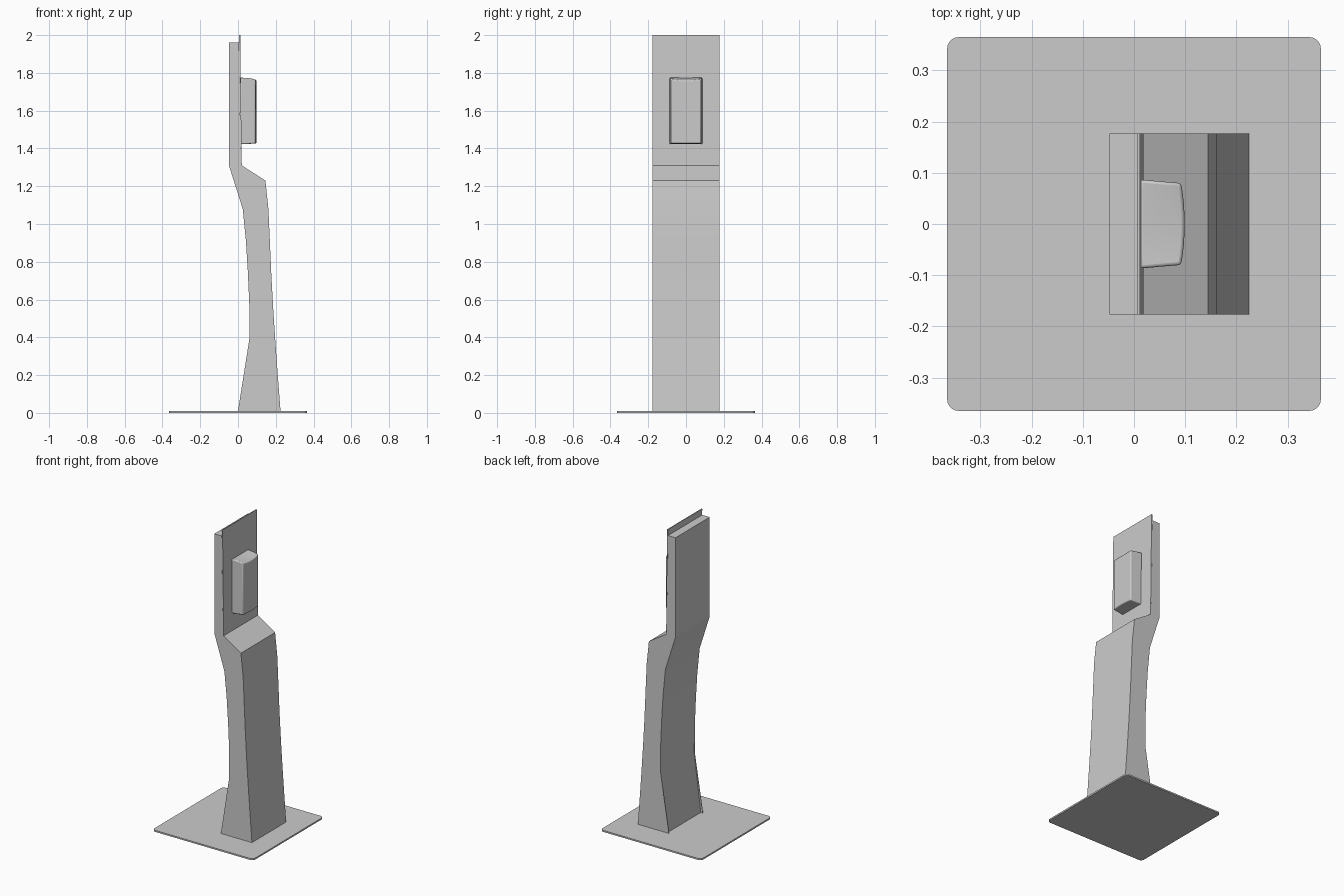
import bpy, bmesh, math

if "Cube" in bpy.data.objects:
    bpy.data.objects.remove(bpy.data.objects["Cube"])

HALF_W = 0.177
SHEET = 0.004


def finish(name, bm, angle=12):
    bmesh.ops.recalc_face_normals(bm, faces=bm.faces)
    mesh = bpy.data.meshes.new(name)
    bm.to_mesh(mesh)
    bm.free()
    ob = bpy.data.objects.new(name, mesh)
    bpy.context.collection.objects.link(ob)
    bpy.ops.object.select_all(action='DESELECT')
    ob.select_set(True)
    bpy.context.view_layer.objects.active = ob
    bpy.ops.object.shade_smooth_by_angle(angle=math.radians(angle))
    return ob


def loft(name, rings, angle=12):
    """Closed solid through matching rings of points."""
    bm = bmesh.new()
    loops = [[bm.verts.new(p) for p in ring] for ring in rings]
    n = len(loops[0])
    for a, b in zip(loops, loops[1:]):
        for i in range(n):
            j = (i + 1) % n
            bm.faces.new((a[i], a[j], b[j], b[i]))
    bm.faces.new(loops[0][::-1])
    bm.faces.new(loops[-1])
    return finish(name, bm, angle)


def extrude_y(name, profile, y0, y1):
    return loft(name, [[(x, y, z) for x, z in profile] for y in (y0, y1)])


# Base plate with rounded corners
S, R = 0.365, 0.022
outline = []
for k, (sx, sy) in enumerate([(1, 1), (-1, 1), (-1, -1), (1, -1)]):
    for i in range(7):
        a = math.pi / 2 * (k + i / 6)
        outline.append((sx * (S - R) + R * math.cos(a), sy * (S - R) + R * math.sin(a)))
loft("base_plate", [[(x, y, z) for x, y in outline] for z in (0, 0.01)], 30)

# Side profile of the column, listed upwards
front = [(0.225, 0.01), (0.212, 0.18), (0.199, 0.36), (0.187, 0.54), (0.177, 0.72),
         (0.169, 0.90), (0.161, 1.08), (0.145, 1.23), (0.020, 1.31), (0.012, 2.0)]
back = [(0.000, 0.01), (0.060, 0.39), (0.060, 0.57), (0.052, 0.75), (0.042, 0.91),
        (0.025, 1.08), (-0.048, 1.31), (-0.048, 1.96)]

# Bent front sheet, rising above the body
inner = [(x - SHEET, z - (0.004 if 1.2 < z < 1.4 else 0)) for x, z in front]
inner[-1] = (0.006, 2.0)
extrude_y("front_panel", front + inner[::-1], -HALF_W, HALF_W)

# Side sheets and the core, whose back is slightly recessed near the floor
body_front = inner[:-1] + [(0.006, 1.96)]
for label, s in (("left", -1), ("right", 1)):
    extrude_y(label + "_side_panel", body_front + back[::-1],
              s * (HALF_W - SHEET), s * HALF_W)
core_back = [(0.014, 0.01), (0.062, 0.39)] + back[2:]
extrude_y("column_core", body_front + core_back[::-1], SHEET - HALF_W, HALF_W - SHEET)

# Dispenser: tapering box with a bowed front and a dished, sloping top
rings = []
N = 8
for x, y_half, z0, z1, dip in [(0.012, 0.087, 1.422, 1.775, 0.0),
                               (0.055, 0.083, 1.424, 1.773, 0.004),
                               (0.092, 0.080, 1.427, 1.767, 0.007)]:
    ring = []
    for top in (0, 1):
        for i in range(N + 1):
            t = -1 + 2 * i / N
            if top:
                t = -t
            bow = 0.007 * (1 - t * t) if x > 0.09 else 0
            z = z1 - dip * (1 - t * t) if top else z0
            ring.append((x + bow, y_half * t, z))
    rings.append(ring)
dispenser = loft("dispenser", rings, 30)
bev = dispenser.modifiers.new("soft_edges", 'BEVEL')
bev.width = 0.006
bev.segments = 3
bev.limit_method = 'ANGLE'
bev.angle_limit = math.radians(40)
